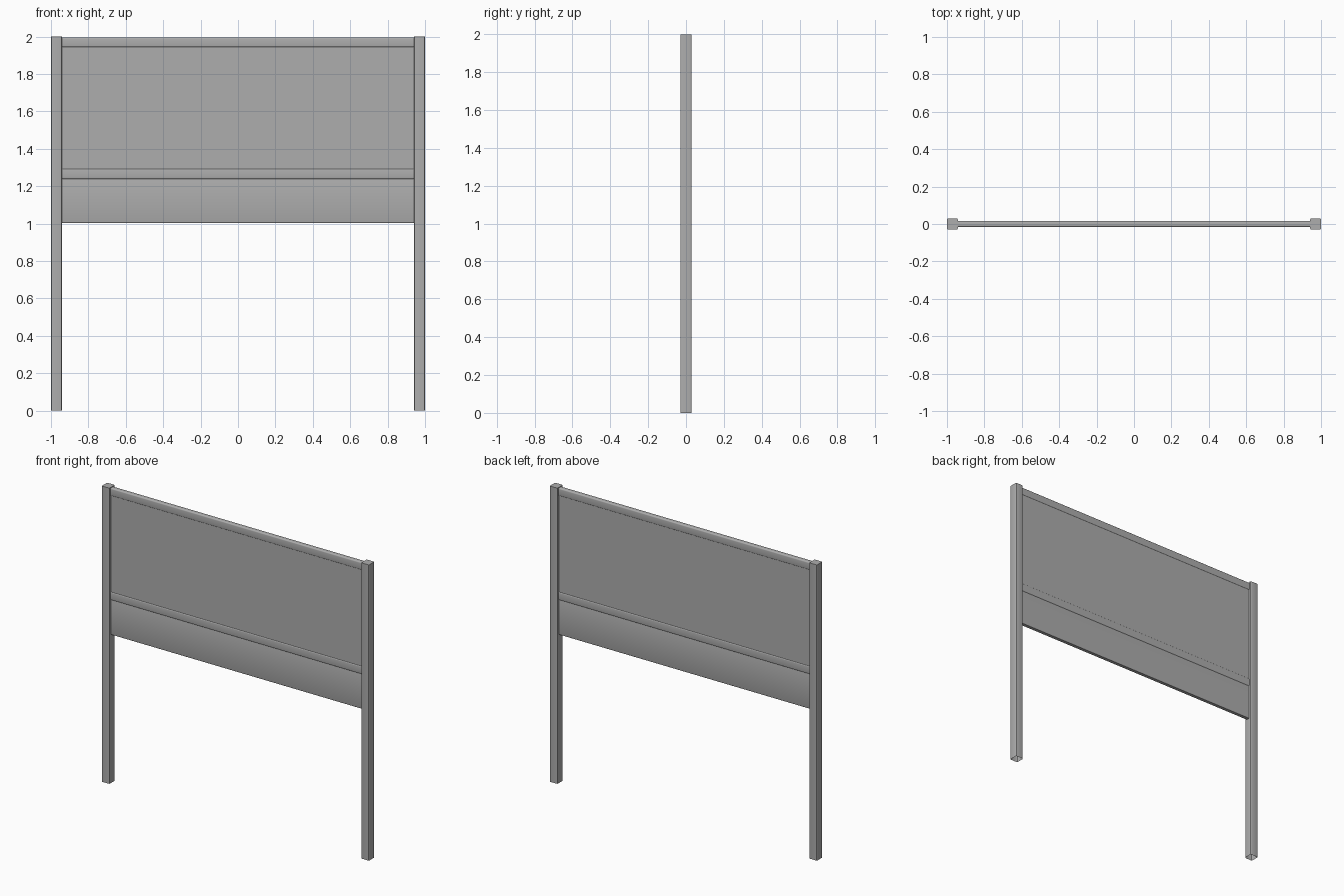
import bpy, bmesh

cube = bpy.data.objects.get("Cube")
if cube:
    bpy.data.objects.remove(cube, do_unlink=True)

# Single grey finish
grey = bpy.data.materials.new("Satin grey")
grey.use_nodes = True
colour = (0.42, 0.42, 0.42, 1)
grey.diffuse_color = colour
grey.node_tree.nodes["Principled BSDF"].inputs["Base Color"].default_value = colour

POST = 0.058          # post width and depth
INNER = 1 - POST      # inner face of each post


def bar(name, x, z, half_depth, bevel=0.0, axis=None, segments=3, open_bottom=False):
    """Box over the x and z spans; edges along the axis are rounded."""
    bm = bmesh.new()
    bmesh.ops.create_cube(bm, size=1)
    for v in bm.verts:
        v.co.x = x[0] if v.co.x < 0 else x[1]
        v.co.y = half_depth if v.co.y > 0 else -half_depth
        v.co.z = z[0] if v.co.z < 0 else z[1]
    if bevel:
        edges = [e for e in bm.edges
                 if abs((e.verts[0].co - e.verts[1].co)[axis]) > 1e-4]
        bmesh.ops.bevel(bm, geom=edges, offset=bevel, segments=segments,
                        profile=0.5, affect='EDGES')
    if open_bottom:
        bm.normal_update()
        bmesh.ops.delete(bm, geom=[f for f in bm.faces if f.normal.z < -0.9],
                         context='FACES_ONLY')
    mesh = bpy.data.meshes.new(name)
    bm.to_mesh(mesh)
    bm.free()
    mesh.materials.append(grey)
    obj = bpy.data.objects.new(name, mesh)
    bpy.context.collection.objects.link(obj)
    bpy.ops.object.select_all(action='DESELECT')
    obj.select_set(True)
    bpy.context.view_layer.objects.active = obj
    bpy.ops.object.shade_smooth_by_angle()
    return obj


# Hollow square posts with softened corners, capped on top
for side, name in ((-1, "right_post"), (1, "left_post")):
    span = sorted((side * INNER, side))
    bar(name, span, (0, 2), POST / 2, 0.006, axis=2, open_bottom=True)

# Horizontal rails and the panels between them
span = (-INNER, INNER)
bar("top_rail", span, (1.943, 1.996), 0.016, 0.008, axis=0, segments=4)
bar("middle_rail", span, (1.238, 1.294), 0.016, 0.008, axis=0, segments=4)
bar("upper_panel", span, (1.290, 1.947), 0.013)
bar("lower_panel", span, (1.003, 1.242), 0.014, 0.006, axis=0, segments=3)
